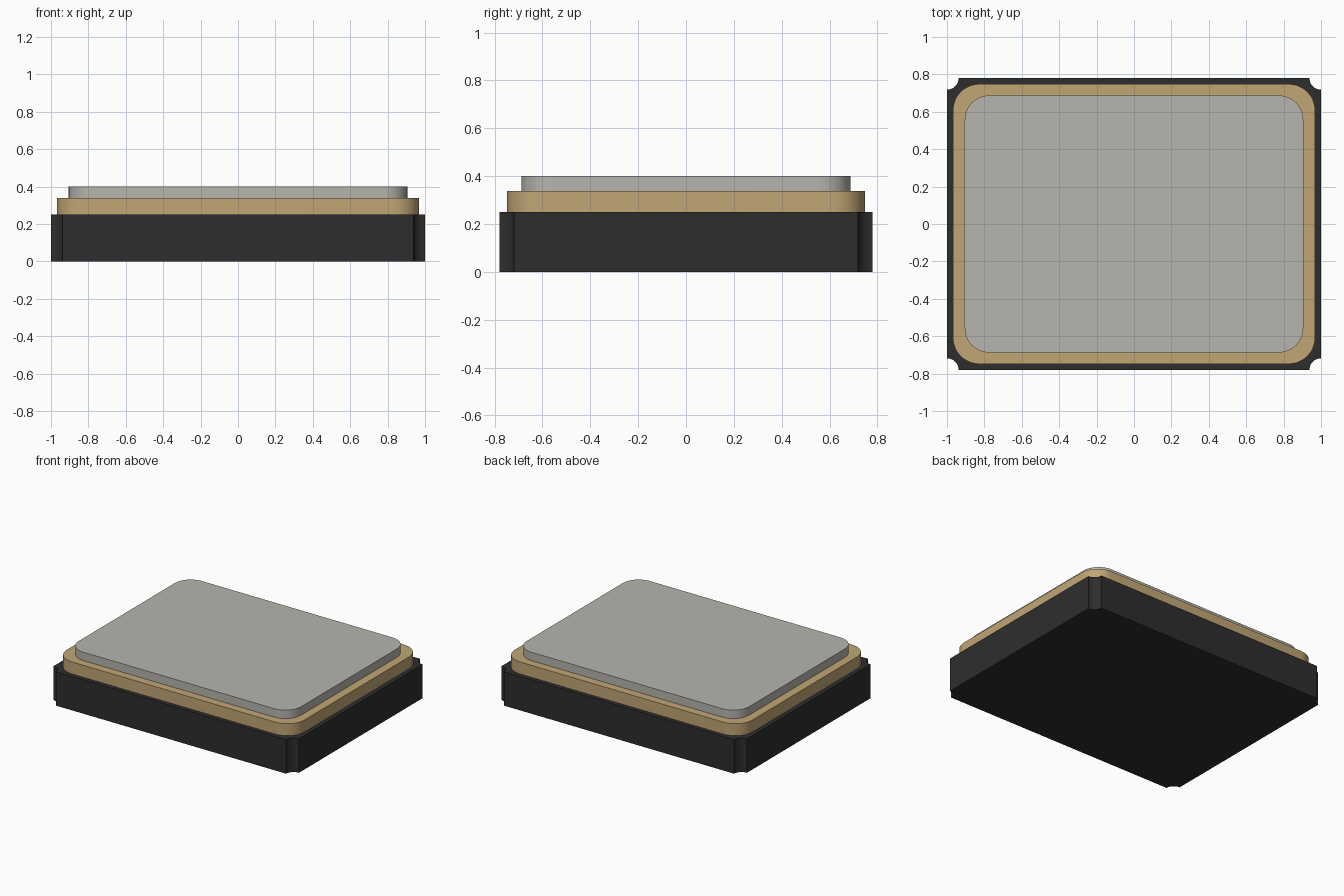
import bpy, bmesh, math

if "Cube" in bpy.data.objects:
    bpy.data.objects.remove(bpy.data.objects["Cube"])


def material(name, color):
    m = bpy.data.materials.new(name)
    m.diffuse_color = (*color, 1)
    m.use_nodes = True
    m.node_tree.nodes["Principled BSDF"].inputs["Base Color"].default_value = m.diffuse_color
    return m


def corner_outline(hx, hy, r, notched=False, steps=12):
    """Counter-clockwise rectangle with rounded or scooped-out corners."""
    pts = []
    for i, (sx, sy) in enumerate([(1, 1), (-1, 1), (-1, -1), (1, -1)]):
        inset = 0 if notched else r
        cx, cy = sx * (hx - inset), sy * (hy - inset)
        for k in range(steps + 1):
            t = k / steps * math.pi / 2
            # a scoop is centred on the corner and swept the other way
            a = i * math.pi / 2 + (1.5 * math.pi - t if notched else t)
            pts.append((cx + r * math.cos(a), cy + r * math.sin(a)))
    return pts


def slab(name, outline, z0, z1, mat):
    bm = bmesh.new()
    face = bm.faces.new([bm.verts.new((x, y, z0)) for x, y in outline])
    top = bmesh.ops.extrude_face_region(bm, geom=[face], use_keep_orig=True)
    verts = [v for v in top["geom"] if isinstance(v, bmesh.types.BMVert)]
    bmesh.ops.translate(bm, verts=verts, vec=(0, 0, z1 - z0))
    bmesh.ops.recalc_face_normals(bm, faces=bm.faces)
    mesh = bpy.data.meshes.new(name)
    bm.to_mesh(mesh)
    bm.free()
    mesh.materials.append(mat)
    obj = bpy.data.objects.new(name, mesh)
    bpy.context.collection.objects.link(obj)
    bpy.ops.object.select_all(action='DESELECT')
    obj.select_set(True)
    bpy.context.view_layer.objects.active = obj
    bpy.ops.object.shade_smooth_by_angle(angle=math.radians(30))


# Dark ceramic base with scooped corners
slab("ceramic_base", corner_outline(1.0, 0.78, 0.062, notched=True),
     0, 0.25, material("ceramic", (0.027, 0.027, 0.027)))

# Gold seal ring
slab("seal_ring", corner_outline(0.968, 0.748, 0.14),
     0.25, 0.338, material("gold", (0.53, 0.38, 0.175)))

# Metal lid
slab("metal_lid", corner_outline(0.905, 0.687, 0.13),
     0.338, 0.40, material("lid_metal", (0.47, 0.46, 0.42)))
